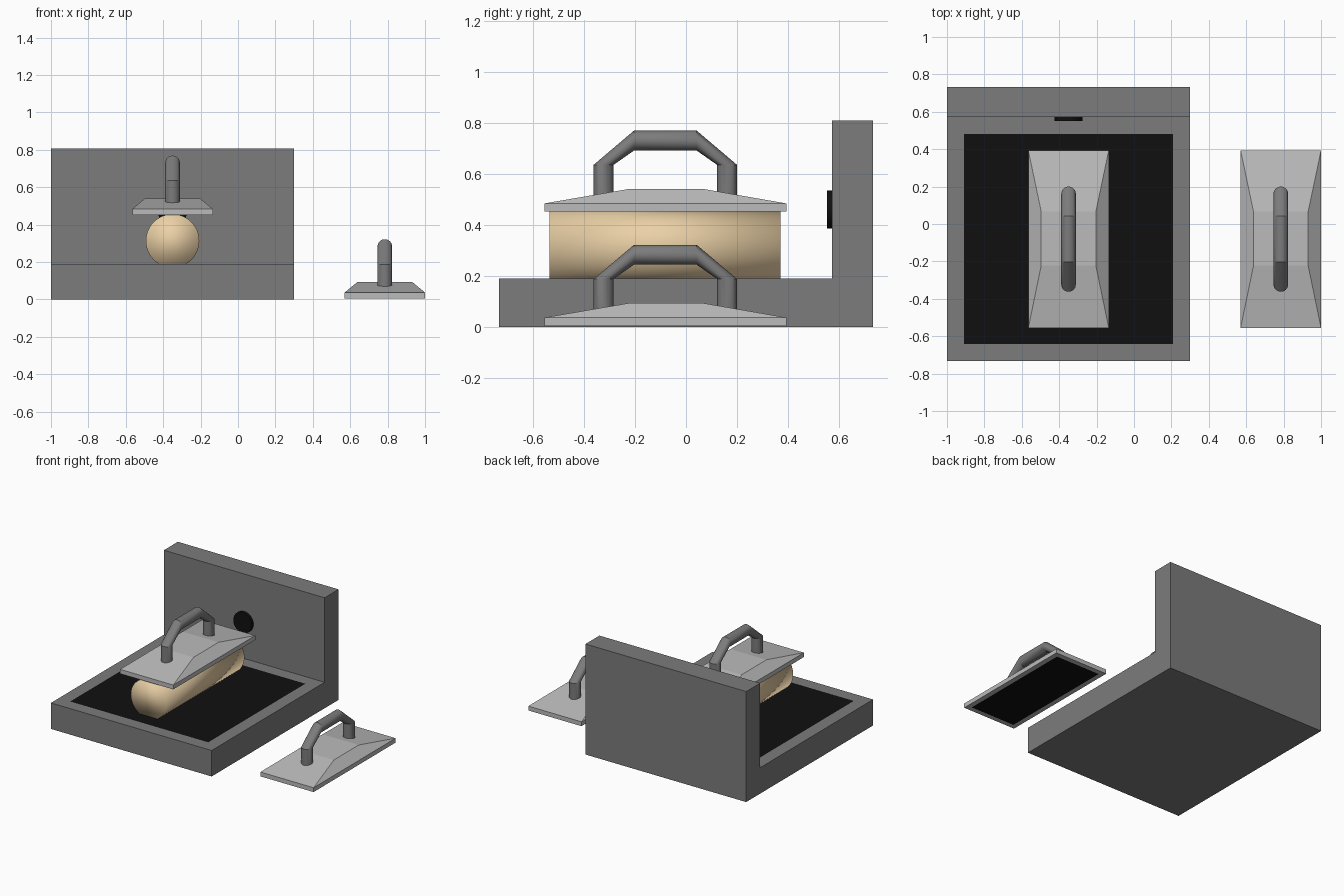
import bpy, bmesh
from math import pi, sin, cos
from mathutils import Matrix, Vector

if "Cube" in bpy.data.objects:
    bpy.data.objects.remove(bpy.data.objects["Cube"])


def material(name, r, g, b):
    m = bpy.data.materials.new(name)
    m.diffuse_color = (r, g, b, 1)
    m.use_nodes = True
    m.node_tree.nodes["Principled BSDF"].inputs["Base Color"].default_value = m.diffuse_color
    return m


DARK = material("dark_grey", 0.2, 0.2, 0.2)
LIGHT = material("light_grey", 0.5, 0.5, 0.5)
BLACK = material("black", 0.005, 0.005, 0.005)
TAN = material("tan", 0.82, 0.63, 0.38)


def finish(bm, name, mats, loc=(0, 0, 0), smooth=None):
    bmesh.ops.recalc_face_normals(bm, faces=bm.faces)
    me = bpy.data.meshes.new(name)
    bm.to_mesh(me)
    bm.free()
    for m in mats:
        me.materials.append(m)
    ob = bpy.data.objects.new(name, me)
    ob.location = loc
    bpy.context.collection.objects.link(ob)
    if smooth is not None:
        bpy.ops.object.select_all(action='DESELECT')
        ob.select_set(True)
        bpy.context.view_layer.objects.active = ob
        if smooth >= pi:
            bpy.ops.object.shade_smooth()
        else:
            bpy.ops.object.shade_smooth_by_angle(angle=smooth)
    return ob


def loft(bm, rings):
    """Skin a list of equal-length point rings and cap both ends."""
    vs = [[bm.verts.new(p) for p in ring] for ring in rings]
    n = len(vs[0])
    for a, b in zip(vs, vs[1:]):
        for i in range(n):
            bm.faces.new((a[i], a[(i + 1) % n], b[(i + 1) % n], b[i]))
    return bm.faces.new(vs[0][::-1]), bm.faces.new(vs[-1])


def y_cylinder(name, mat, x, z, r, y0, y1, smooth):
    bm = bmesh.new()
    bmesh.ops.create_cone(bm, cap_ends=True, segments=48, radius1=r, radius2=r, depth=y1 - y0,
                          matrix=Matrix.Rotation(pi / 2, 4, 'X'))
    return finish(bm, name, [mat], (x, (y0 + y1) / 2, z), smooth)


# Base and back wall: L profile across x, with a black inset on the bed
bm = bmesh.new()
profile = [(-0.733, 0), (0.733, 0), (0.733, 0.808), (0.572, 0.808), (0.572, 0.19), (-0.733, 0.19)]
loft(bm, [[(x, y, z) for y, z in profile] for x in (-1, 0.3)])
bm.normal_update()
bed = [f for f in bm.faces if abs(f.calc_center_median().z - 0.19) < 1e-4]
bmesh.ops.recalc_face_normals(bm, faces=bm.faces)
bmesh.ops.inset_individual(bm, faces=bed, thickness=0.13)
bed[0].material_index = 1
finish(bm, "base_and_wall", [DARK, BLACK])

# Dial on the wall and the roll lying on the bed
y_cylinder("dial", BLACK, -0.35, 0.46, 0.075, 0.552, 0.58, 0.5)
y_cylinder("roll", TAN, -0.35, 0.313, 0.143, -0.535, 0.37, pi)


def rect(x, y0, y1, z):
    return [(-x, y0, z), (x, y0, z), (x, y1, z), (-x, y1, z)]


def press(prefix, x, z):
    # Plate: thin slab with sloping top, black inset underneath
    bm = bmesh.new()
    bottom, _ = loft(bm, [rect(0.215, -0.555, 0.393, 0.005), rect(0.215, -0.555, 0.393, 0.037),
                          rect(0.146, -0.222, 0.066, 0.094)])
    bmesh.ops.recalc_face_normals(bm, faces=bm.faces)
    bmesh.ops.inset_individual(bm, faces=[bottom], thickness=0.05)
    bottom.material_index = 1
    finish(bm, prefix + "_plate", [LIGHT, BLACK], (x, 0, z))

    # Handle: round tube, (centre y, centre z, outward direction) per ring
    left, up, right = Vector((0, -1, 0)), Vector((0, 0, 1)), Vector((0, 1, 0))
    stations = [(-0.323, 0.04, left), (-0.323, 0.188, left), (-0.204, 0.283, up),
                (0.042, 0.283, up), (0.161, 0.188, right), (0.161, 0.04, right)]
    r, n = 0.039, 32
    bm = bmesh.new()
    loft(bm, [[Vector((r * cos(2 * pi * i / n), cy, cz)) + out * r * sin(2 * pi * i / n)
               for i in range(n)] for cy, cz, out in stations])
    finish(bm, prefix + "_handle", [DARK], (x, 0, z), 0.5)


press("side_press", 0.785, 0)
press("top_press", -0.35, 0.447)
